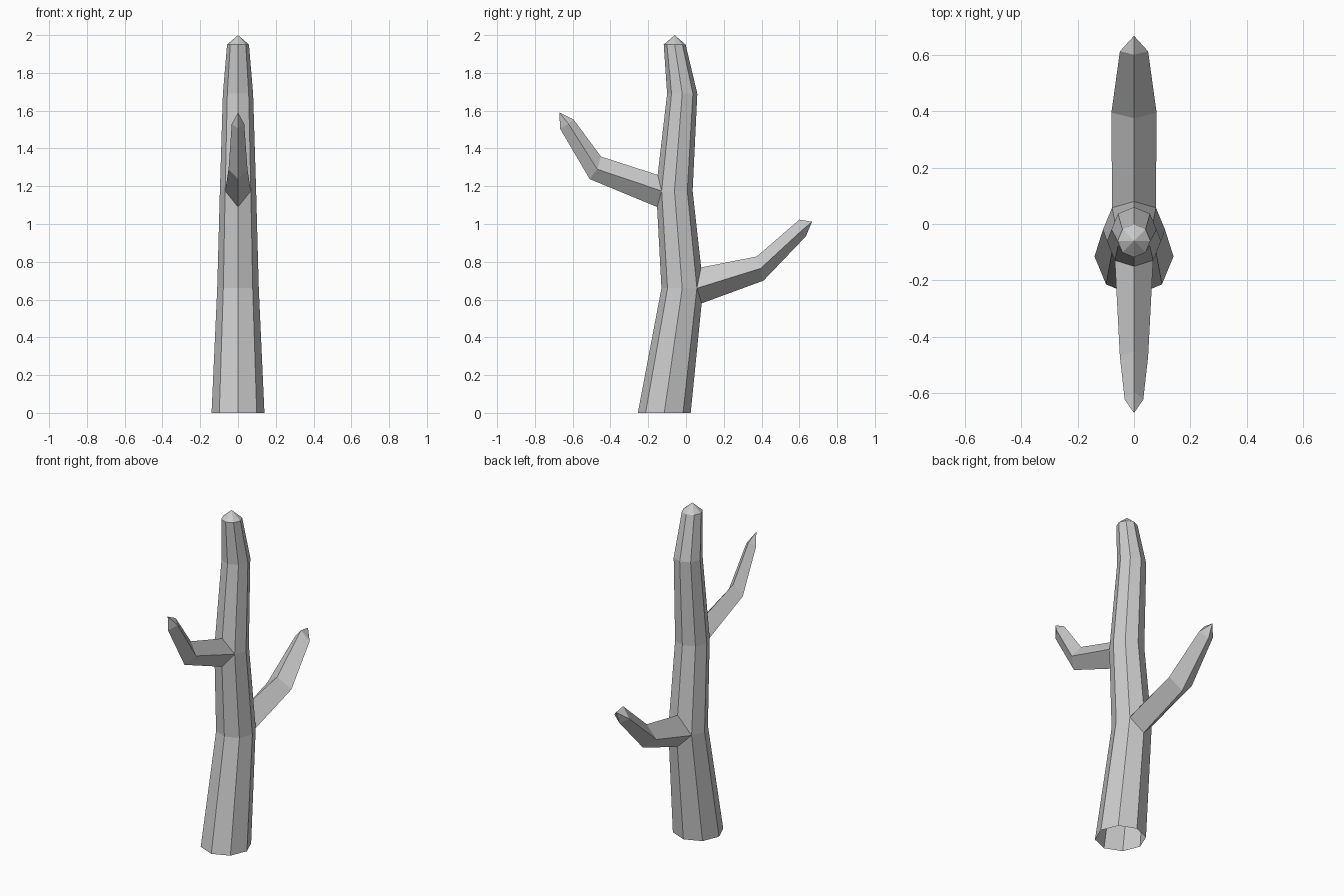
import bpy, bmesh, math

if "Cube" in bpy.data.objects:
    bpy.data.objects.remove(bpy.data.objects["Cube"])

bm = bmesh.new()
SIDES = 8
# trunk rings: centre y, z, radius
RINGS = [(-0.115, 0, 0.14), (-0.02, 0.66, 0.11), (-0.061, 1.175, 0.096),
         (-0.02, 1.69, 0.08), (-0.06, 1.95, 0.058)]
# branches: ring they grow from, ring corner (2 back, 6 front), base top and bottom (y, z),
# sections (top y, z, side y, z, bottom y, z, half width), tip (y, z)
BRANCHES = [
    (1, 2, (0.08, 0.77), (0.083, 0.58),
     [(0.375, 0.828, 0.395, 0.765, 0.41, 0.70, 0.08),
      (0.60, 1.023, 0.612, 0.965, 0.635, 0.935, 0.05)], (0.667, 1.012)),
    (2, 6, (-0.15, 1.26), (-0.153, 1.09),
     [(-0.45, 1.357, -0.47, 1.29, -0.51, 1.238, 0.05),
      (-0.595, 1.553, -0.622, 1.53, -0.667, 1.505, 0.033)], (-0.67, 1.59)),
]


def bridge(a, b):
    n = len(a)
    for i in range(n):
        bm.faces.new((a[i], a[(i + 1) % n], b[(i + 1) % n], b[i]))


def cap(ring, tip):
    for i in range(len(ring)):
        bm.faces.new((ring[i], ring[(i + 1) % len(ring)], tip))


# trunk corners; a branch splits its corner into an upper and a lower one
lower, upper = [], []
for y, z, r in RINGS:
    ring = [bm.verts.new((r * math.cos(i * math.tau / SIDES),
                          y + r * math.sin(i * math.tau / SIDES), z)) for i in range(SIDES)]
    lower.append(ring)
    upper.append(list(ring))

# branches
for k, c, top, bottom, sections, tip in BRANCHES:
    bm.verts.remove(lower[k][c])
    upper[k][c] = bm.verts.new((0, *top))
    lower[k][c] = bm.verts.new((0, *bottom))
    prev = [upper[k][c], lower[k][c - 1], lower[k][c], lower[k][c + 1]]
    s = 1 if c == 2 else -1
    for ty, tz, sy, sz, by, bz, w in sections:
        ring = [bm.verts.new(p) for p in ((0, ty, tz), (s * w, sy, sz),
                                          (0, by, bz), (-s * w, sy, sz))]
        bridge(prev, ring)
        prev = ring
    cap(prev, bm.verts.new((0, *tip)))

# trunk walls and pointed top
for k in range(len(RINGS) - 1):
    bridge(upper[k], lower[k + 1])
cap(upper[-1], bm.verts.new((0, -0.06, 2.0)))

bmesh.ops.recalc_face_normals(bm, faces=bm.faces[:])
mesh = bpy.data.meshes.new("bare_tree")
bm.to_mesh(mesh)
bm.free()
bpy.context.collection.objects.link(bpy.data.objects.new("bare_tree", mesh))
